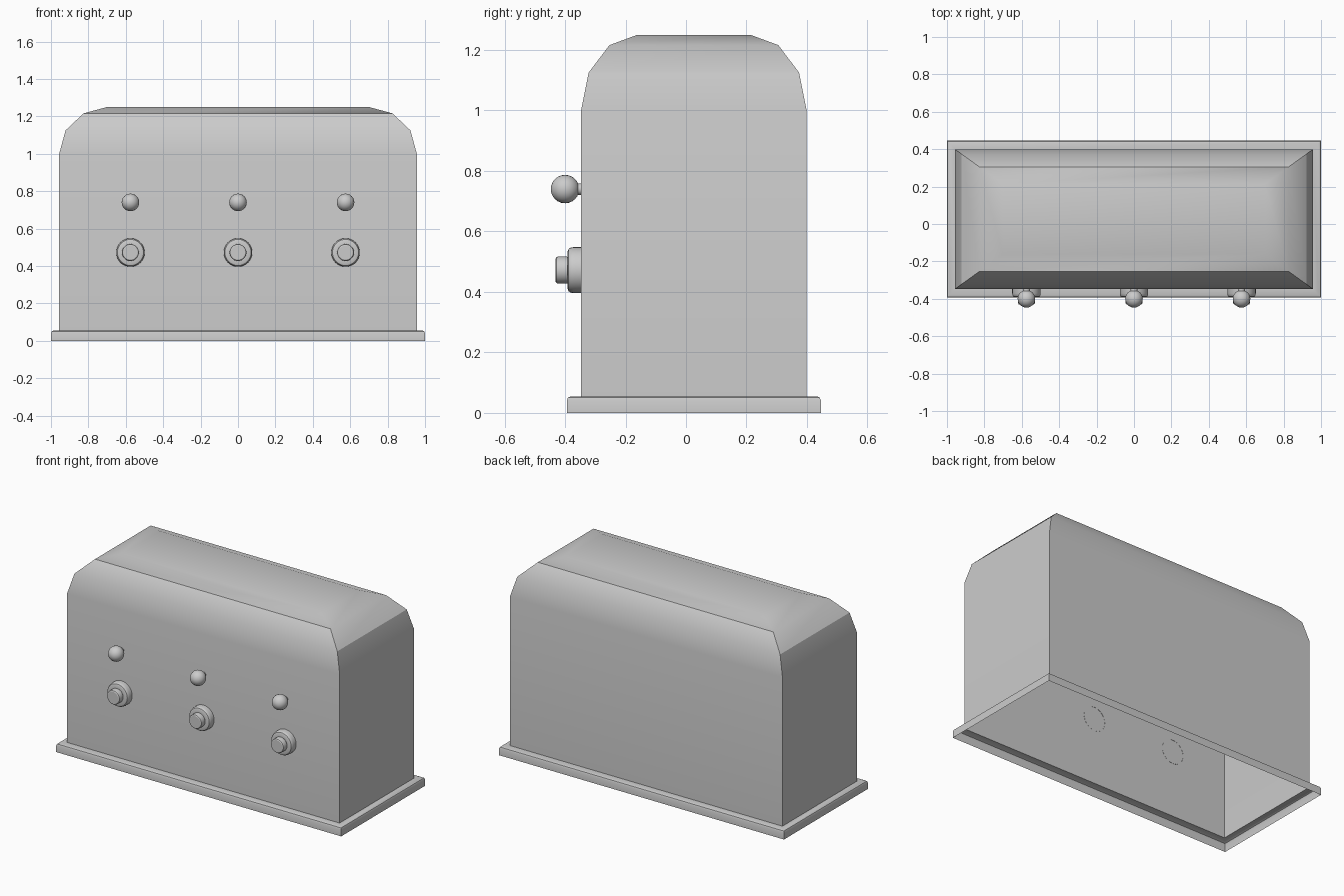
import bpy, math

if "Cube" in bpy.data.objects:
    bpy.data.objects.remove(bpy.data.objects["Cube"])

YC = 0.026       # body centre in y
FRONT = -0.346   # front wall plane


def make(name, verts, faces):
    me = bpy.data.meshes.new(name)
    me.from_pydata(verts, [], faces)
    me.update()
    ob = bpy.data.objects.new(name, me)
    bpy.context.collection.objects.link(ob)
    bpy.ops.object.select_all(action='DESELECT')
    ob.select_set(True)
    bpy.context.view_layer.objects.active = ob
    bpy.ops.object.shade_smooth_by_angle(angle=math.radians(30))
    return ob


def loft(name, rings, cap):
    """Skin a stack of equal-length vertex rings, optionally closing the last one."""
    n = len(rings[0])
    verts = [v for r in rings for v in r]
    faces = [(k * n + i, k * n + (i + 1) % n, (k + 1) * n + (i + 1) % n, (k + 1) * n + i)
             for k in range(len(rings) - 1) for i in range(n)]
    if cap:
        faces.append(tuple(range((len(rings) - 1) * n, len(rings) * n)))
    return make(name, verts, faces)


def rect(hx, hy, z):
    return [(-hx, YC - hy, z), (hx, YC - hy, z), (hx, YC + hy, z), (-hx, YC + hy, z)]


def lathe(name, x, z, profile, cap, n=32):
    """Turn (radius, y) points around a y-parallel axis, towards the front."""
    rings = [[(x + r * math.cos(2 * math.pi * i / n), y, z + r * math.sin(2 * math.pi * i / n))
              for i in range(n)] for r, y in profile]
    return loft(name, rings, cap)


# Rounded hollow housing, open underneath
loft("housing", [rect(*p) for p in [
    (0.956, 0.373, 0.055), (0.956, 0.373, 1.0), (0.922, 0.348, 1.125),
    (0.826, 0.279, 1.216), (0.70, 0.187, 1.25)]], True)

# Flared base skirt with softened top edge
loft("base_skirt", [rect(*p) for p in [
    (1.0, 0.42, 0), (1.0, 0.42, 0.041), (0.996, 0.416, 0.051),
    (0.986, 0.406, 0.055), (0.956, 0.373, 0.055)]], False)

# Three dials, each with a ball lever above
for i, x in enumerate((-0.575, 0, 0.575), 1):
    lathe(f"dial_{i}", x, 0.472, [
        (0.076, FRONT), (0.076, -0.372), (0.074, -0.382), (0.070, -0.388), (0.063, -0.391),
        (0.043, -0.391), (0.045, -0.394), (0.045, -0.422), (0.043, -0.428), (0.038, -0.431)], True)
    lathe(f"lever_stem_{i}", x, 0.74, [(0.019, FRONT), (0.019, -0.37)], False, 16)
    bpy.ops.mesh.primitive_uv_sphere_add(segments=24, ring_count=12, radius=0.047,
                                         location=(x, -0.40, 0.74),
                                         rotation=(math.pi / 2, 0, 0))
    bpy.context.object.name = f"lever_ball_{i}"
    bpy.ops.object.shade_smooth()
